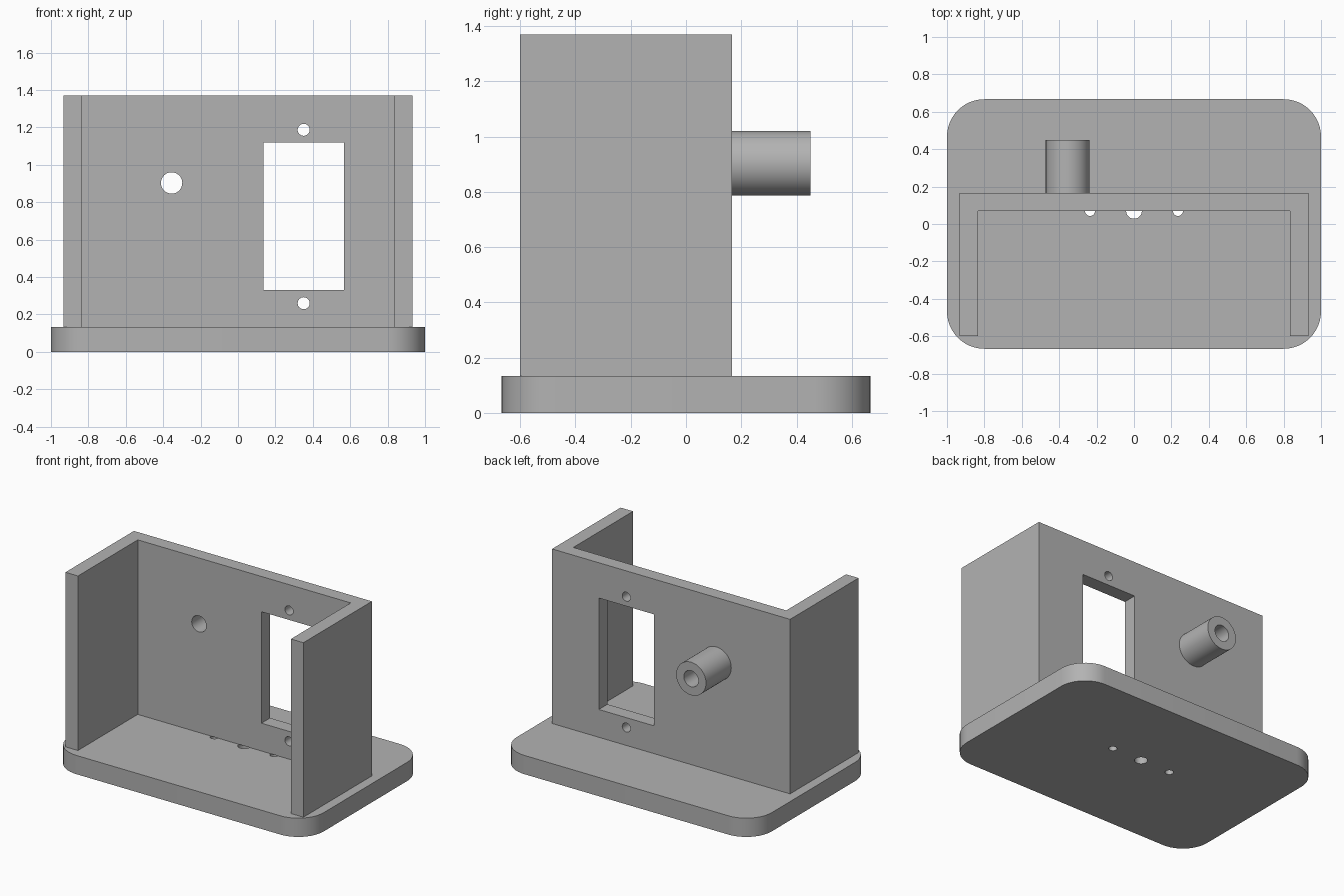
import bpy, bmesh, math
from mathutils import Matrix, Vector

cube = bpy.data.objects.get("Cube")
if cube:
    bpy.data.objects.remove(cube, do_unlink=True)

grey = bpy.data.materials.new("plain grey")
grey.use_nodes = True
grey.diffuse_color = (0.45, 0.45, 0.45, 1)
grey.node_tree.nodes["Principled BSDF"].inputs["Base Color"].default_value = grey.diffuse_color


def prism(name, outline, z0, z1):
    """Extrude a flat outline upward into a solid."""
    bm = bmesh.new()
    face = bm.faces.new([bm.verts.new((x, y, z0)) for x, y in outline])
    top = bmesh.ops.extrude_face_region(bm, geom=[face])["geom"]
    bmesh.ops.translate(bm, vec=(0, 0, z1 - z0),
                        verts=[g for g in top if isinstance(g, bmesh.types.BMVert)])
    bmesh.ops.recalc_face_normals(bm, faces=bm.faces)
    mesh = bpy.data.meshes.new(name)
    bm.to_mesh(mesh)
    bm.free()
    mesh.materials.append(grey)
    obj = bpy.data.objects.new(name, mesh)
    bpy.context.collection.objects.link(obj)
    return obj


def circle(radius, n=48):
    return [(radius * math.cos(2 * math.pi * i / n), radius * math.sin(2 * math.pi * i / n))
            for i in range(n)]


def rod_y(name, x, z, radius, y0, y1):
    """Round rod running front to back."""
    rod = prism(name, circle(radius), y0, y1)
    rod.data.transform(Matrix.Translation((x, 0, z)) @ Matrix.Rotation(-math.pi / 2, 4, "X"))
    return rod


def boolean(target, tool, operation="DIFFERENCE"):
    """Combine the tool with the target, then remove the tool."""
    mod = target.modifiers.new("boolean", "BOOLEAN")
    mod.operation, mod.object, mod.solver = operation, tool, "EXACT"
    bpy.ops.object.select_all(action="DESELECT")
    bpy.context.view_layer.objects.active = target
    target.select_set(True)
    bpy.ops.object.modifier_apply(modifier=mod.name)
    bpy.data.objects.remove(tool, do_unlink=True)


BASE_TOP, TOP = 0.133, 1.37
BACK_IN, BACK_OUT = 0.07, 0.167

# Rounded base plate
corner, steps = 0.2, 12
outline = []
for k, (sx, sy) in enumerate([(1, 1), (-1, 1), (-1, -1), (1, -1)]):
    for i in range(steps + 1):
        a = (k + i / steps) * math.pi / 2
        outline.append((sx * (1 - corner) + corner * math.cos(a),
                        sy * (0.667 - corner) + corner * math.sin(a)))
base = prism("base_plate", outline, 0, BASE_TOP)

# Mounting holes through the base
for x, r in [(-0.235, 0.027), (0, 0.042), (0.235, 0.027)]:
    hole = prism("base_hole", circle(r, 32), -0.1, 0.3)
    hole.data.transform(Matrix.Translation((x, BACK_IN, 0)))
    boolean(base, hole)

# U-shaped walls
half = [(0.933, BACK_OUT), (0.933, -0.6), (0.835, -0.6), (0.835, BACK_IN)]
walls = prism("walls", half + [(-x, y) for x, y in reversed(half)], BASE_TOP, TOP)

# Tube on the back wall, with its bore through the wall
boolean(walls, rod_y("tube", -0.355, 0.903, 0.117, 0.12, 0.45), "UNION")
boolean(walls, rod_y("bore", -0.355, 0.903, 0.057, -0.1, 0.6))

# Window and its screw holes
boolean(walls, prism("window", [(0.135, 0), (0.567, 0), (0.567, 0.3), (0.135, 0.3)], 0.33, 1.12))
for z in (0.26, 1.187):
    boolean(walls, rod_y("screw_hole", 0.351, z, 0.032, 0, 0.3))

# Smooth round surfaces, keep edges sharp
for obj in (base, walls):
    bpy.ops.object.select_all(action="DESELECT")
    bpy.context.view_layer.objects.active = obj
    obj.select_set(True)
    bpy.ops.object.shade_smooth_by_angle(angle=math.radians(30))
